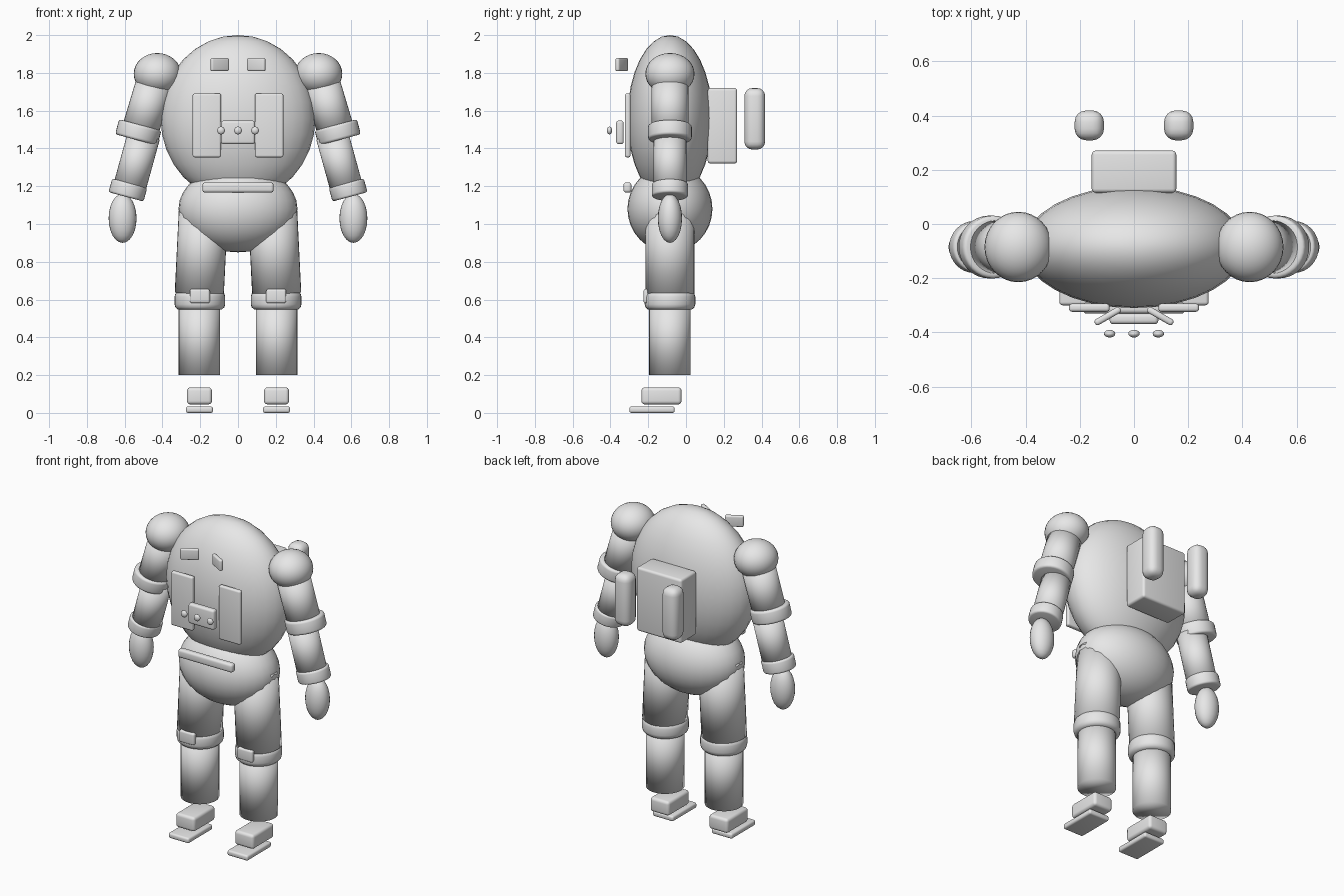
import bpy, bmesh, math
from mathutils import Vector, Matrix

if "Cube" in bpy.data.objects:
    bpy.data.objects.remove(bpy.data.objects["Cube"])

suit = bpy.data.materials.new("pale_grey")
suit.diffuse_color = (0.8, 0.8, 0.8, 1)
suit.use_nodes = True
suit.node_tree.nodes["Principled BSDF"].inputs["Base Color"].default_value = suit.diffuse_color
Y = -0.085  # depth of the body and limb axes


def finish(bm, name, matrix):
    bm.transform(matrix)
    bmesh.ops.recalc_face_normals(bm, faces=bm.faces)
    for f in bm.faces:
        f.smooth = True
    mesh = bpy.data.meshes.new(name)
    bm.to_mesh(mesh)
    bm.free()
    mesh.materials.append(suit)
    obj = bpy.data.objects.new(name, mesh)
    bpy.context.collection.objects.link(obj)
    return obj


def ellipsoid(name, centre, radii, seg=32, tilt=0):
    bm = bmesh.new()
    bmesh.ops.create_uvsphere(bm, u_segments=seg, v_segments=seg // 2, radius=1)
    bmesh.ops.scale(bm, vec=radii, verts=bm.verts)
    return finish(bm, name, Matrix.Translation(centre) @ Matrix.Rotation(tilt, 4, 'Y'))


def box(name, centre, size, bevel=0.012, turn=0):
    bm = bmesh.new()
    bmesh.ops.create_cube(bm, size=1)
    bmesh.ops.scale(bm, vec=size, verts=bm.verts)
    bmesh.ops.bevel(bm, geom=bm.edges[:], offset=bevel, segments=4,
                    profile=0.5, affect='EDGES')
    return finish(bm, name, Matrix.Translation(centre) @ Matrix.Rotation(turn, 4, 'Z'))


def tube(name, start, end, radius, bevel=0):
    a, b = Vector(start), Vector(end)
    bm = bmesh.new()
    bmesh.ops.create_cone(bm, cap_ends=True, segments=32, radius1=radius,
                          radius2=radius, depth=(b - a).length)
    if bevel:
        rims = [e for e in bm.edges if any(len(f.verts) > 4 for f in e.link_faces)]
        bmesh.ops.bevel(bm, geom=rims, offset=bevel, segments=3,
                        profile=0.5, affect='EDGES')
    rot = (b - a).to_track_quat('Z', 'Y').to_matrix().to_4x4()
    return finish(bm, name, Matrix.Translation((a + b) / 2) @ rot)


def ring(name, centre, radius, height, tilt, bevel):
    half = Vector((math.sin(tilt), 0, math.cos(tilt))) * height / 2
    c = Vector(centre)
    return tube(name, c - half, c + half, radius, bevel)


# Torso
ellipsoid("torso", (0, Y, 1.56), (0.41, 0.225, 0.44))
ellipsoid("pelvis", (0, Y, 1.08), (0.315, 0.225, 0.23))
box("belt", (0, -0.31, 1.193), (0.378, 0.042, 0.054), 0.015)

# Chest controls and backpack
box("control_box", (0, -0.35, 1.485), (0.18, 0.04, 0.125), 0.014)
for i in (-1, 0, 1):
    ellipsoid("button", (i * 0.09, -0.405, 1.495), (0.021, 0.014, 0.021), 16)
box("backpack", (0, 0.193, 1.52), (0.312, 0.156, 0.4), 0.015)

# Paired parts
for s, side in ((-1, "left"), (1, "right")):
    def n(part):
        return side + "_" + part

    box(n("face_plate"), (s * 0.097, -0.34, 1.844), (0.108, 0.024, 0.07), 0.01,
        -s * math.radians(30))
    box(n("chest_panel"), (s * 0.165, -0.309, 1.522), (0.15, 0.03, 0.338), 0.011)
    box(n("tank"), (s * 0.165, 0.364, 1.557), (0.108, 0.11, 0.325), 0.042)

    # Arm
    lean = -s * math.radians(15)
    ellipsoid(n("shoulder"), (s * 0.427, Y, 1.795), (0.125, 0.13, 0.11))
    tube(n("upper_arm"), (s * 0.435, Y, 1.77), (s * 0.522, Y, 1.48), 0.098)
    ring(n("elbow_ring"), (s * 0.528, Y, 1.485), 0.116, 0.082, lean, 0.014)
    tube(n("forearm"), (s * 0.498, Y, 1.47), (s * 0.578, Y, 1.18), 0.087)
    ring(n("wrist_ring"), (s * 0.583, Y, 1.18), 0.096, 0.075, lean, 0.012)
    ellipsoid(n("hand"), (s * 0.611, Y, 1.03), (0.074, 0.064, 0.13), 24)

    # Leg
    tube(n("thigh"), (s * 0.182, Y, 1.1), (s * 0.205, Y, 0.63), 0.13)
    ring(n("knee_ring"), (s * 0.202, Y, 0.595), 0.134, 0.1, 0, 0.03)
    box(n("knee_pad"), (s * 0.202, -0.195, 0.618), (0.106, 0.06, 0.075), 0.012)
    tube(n("shin"), (s * 0.204, Y, 0.6), (s * 0.204, Y, 0.2), 0.11)
    box(n("foot"), (s * 0.204, -0.13, 0.09), (0.132, 0.212, 0.09), 0.018)
    box(n("sole"), (s * 0.204, -0.18, 0.017), (0.143, 0.24, 0.034), 0.012)
